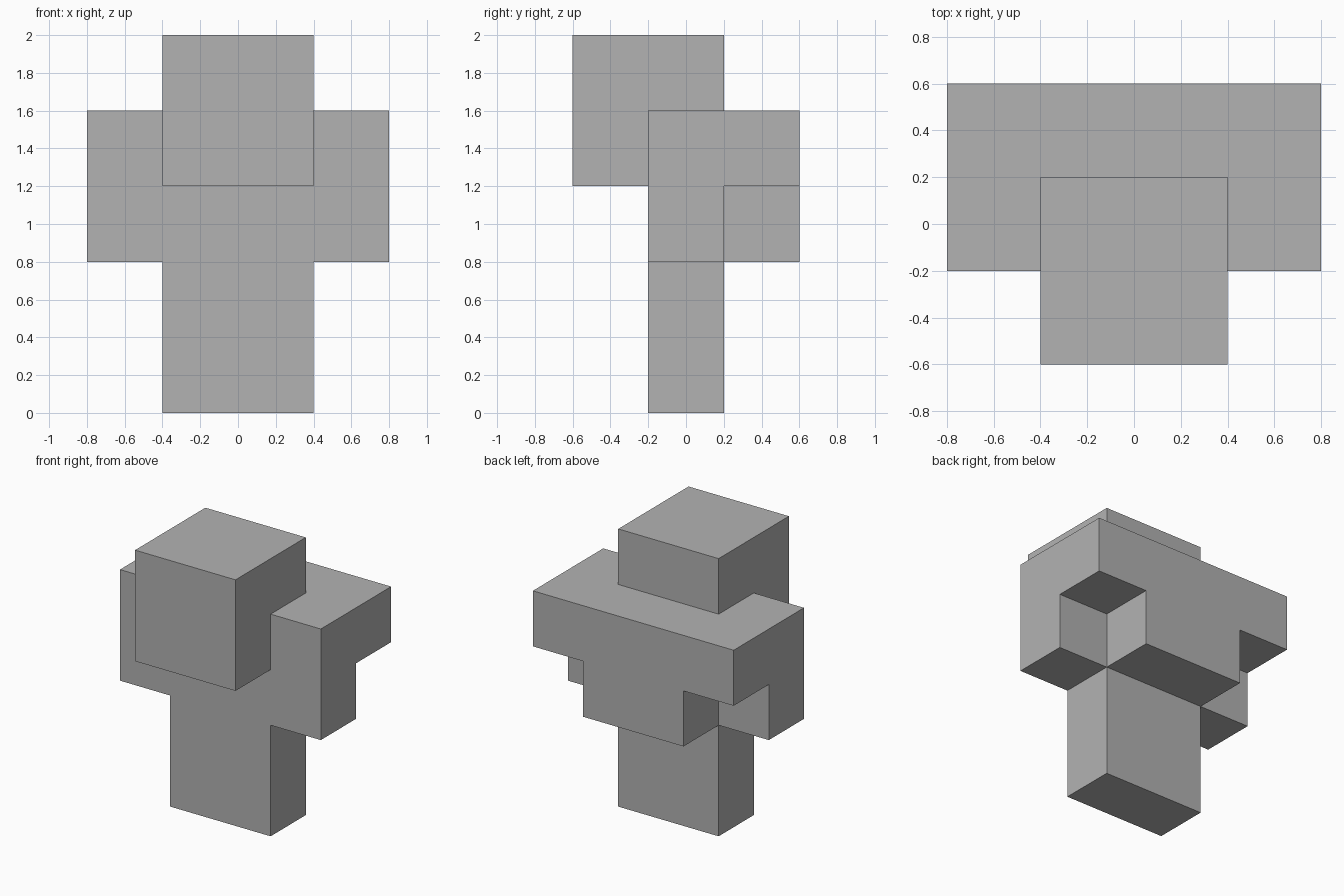
import bpy, bmesh
from itertools import product
from mathutils import Vector

if "Cube" in bpy.data.objects:
    bpy.data.objects.remove(bpy.data.objects["Cube"], do_unlink=True)

UNIT = 0.4                       # side of one building block
ORIGIN = Vector((-0.8, -0.6, 0))

grey = bpy.data.materials.new("light_grey")
grey.use_nodes = True
COLOUR = (0.448, 0.448, 0.448, 1)
grey.diffuse_color = COLOUR
grey.node_tree.nodes["Principled BSDF"].inputs["Base Color"].default_value = COLOUR


def block(low, high):
    """All unit cells of a box, from its low corner up to its high corner."""
    return set(product(*(range(a, b) for a, b in zip(low, high))))


# Parts, measured in blocks
head = block((1, 0, 3), (3, 2, 5))
shoulders = block((0, 1, 3), (4, 3, 4))
arms = block((0, 1, 2), (4, 2, 3))
back_pack = block((1, 2, 2), (3, 3, 3))
legs = block((1, 1, 0), (3, 2, 2))
cells = head | shoulders | arms | back_pack | legs

# Outer skin: a square wherever a cell has no neighbour
bm = bmesh.new()
for cell in cells:
    for axis, side in product(range(3), (-1, 1)):
        normal = Vector((0, 0, 0))
        normal[axis] = side
        if tuple(int(c + n) for c, n in zip(cell, normal)) in cells:
            continue
        u = Vector((0, 0, 0))
        u[(axis + 1) % 3] = 0.5
        v = normal.cross(u)
        centre = Vector(cell) + Vector((0.5, 0.5, 0.5)) + normal / 2
        corners = (centre - u - v, centre + u - v, centre + u + v, centre - u + v)
        bm.faces.new([bm.verts.new(ORIGIN + c * UNIT) for c in corners])

# Weld the squares and merge the flat areas into clean faces
bmesh.ops.remove_doubles(bm, verts=bm.verts[:], dist=0.001)
bmesh.ops.dissolve_limit(bm, angle_limit=0.01, verts=bm.verts[:], edges=bm.edges[:])
bmesh.ops.recalc_face_normals(bm, faces=bm.faces[:])

mesh = bpy.data.meshes.new("blocky_figure")
bm.to_mesh(mesh)
bm.free()
mesh.materials.append(grey)
bpy.context.collection.objects.link(bpy.data.objects.new("blocky_figure", mesh))
